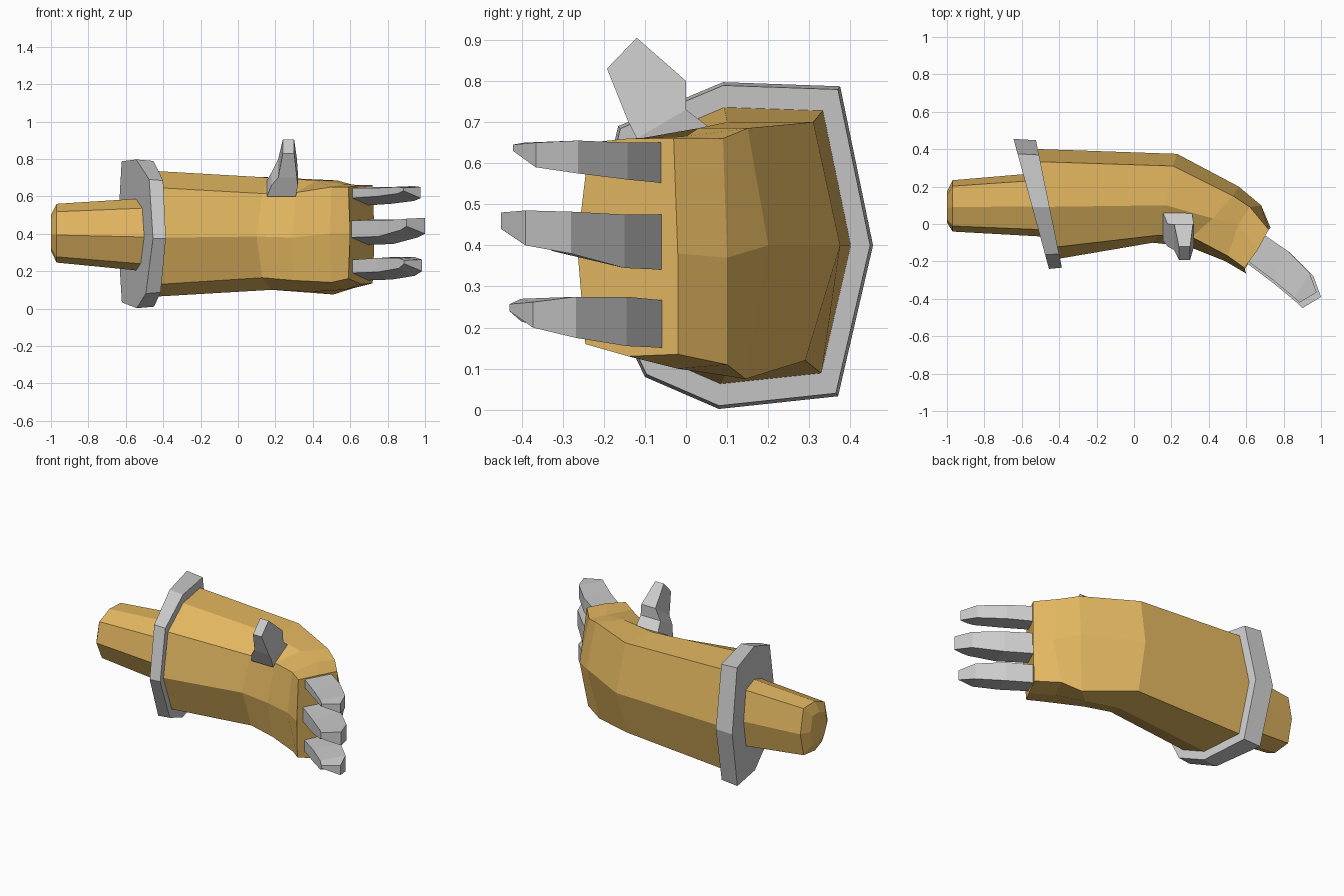
import bpy, bmesh

if "Cube" in bpy.data.objects:
    bpy.data.objects.remove(bpy.data.objects["Cube"])

orange = bpy.data.materials.new("orange_paint")
orange.diffuse_color = (0.78, 0.48, 0.12, 1)
orange.use_nodes = True
orange.node_tree.nodes["Principled BSDF"].inputs["Base Color"].default_value = orange.diffuse_color


def loft(name, rings, mat=None):
    """Skin a list of equal-length vertex rings and cap both ends."""
    bm = bmesh.new()
    vs = [[bm.verts.new(p) for p in r] for r in rings]
    n = len(rings[0])
    for a, b in zip(vs, vs[1:]):
        for i in range(n):
            j = (i + 1) % n
            bm.faces.new((a[i], a[j], b[j], b[i]))
    bm.faces.new(vs[0])
    bm.faces.new(vs[-1])
    bmesh.ops.recalc_face_normals(bm, faces=bm.faces)
    me = bpy.data.meshes.new(name)
    bm.to_mesh(me)
    bm.free()
    ob = bpy.data.objects.new(name, me)
    bpy.context.collection.objects.link(ob)
    if mat:
        me.materials.append(mat)
    return ob


# Shared eight-sided outline (y, z) of the wrist cuff
OUTLINE = [(.455, .4), (.375, .787), (.09, .797), (-.165, .69),
           (-.24, .375), (-.1, .08), (.08, .002), (.37, .033)]


def ring(scale, x0, slope, cy=.1, cz=.4):
    """Scaled outline on a plane whose x changes with y."""
    pts = [(cy + (y - cy) * scale, cz + (z - cz) * scale) for y, z in OUTLINE]
    return [(x0 + slope * y, y, z) for y, z in pts]


# Shaft behind the cuff
loft("wrist_shaft", [ring(.24, -1, 0, .085, .405), ring(.395, -.97, 0, .09, .405),
                     ring(.49, -.5, 0, .1, .39)], orange)

# Slanted cuff plate
loft("wrist_cuff", [ring(1, -.52, -.273), ring(.98, -.433, -.203)])

# Forearm and hand: back-mid, back-top, top, front-top, front-mid, front-low, bottom, back-low
loft("hand_body", [
    ring(.85, -.46, -.203),
    [(.23, .375, .4), (.21, .31, .70), (.17, .10, .70), (.13, -.06, .615),
     (.10, -.10, .385), (.13, -.05, .165), (.18, .10, .10), (.21, .29, .12)],
    [(.56, .20, .4), (.53, .15, .685), (.42, .03, .685), (.31, -.07, .62),
     (.29, -.12, .38), (.30, -.08, .15), (.40, .05, .09), (.51, .145, .075)],
    [(.68, .10, .37), (.62, .09, .66), (.56, 0, .665), (.50, -.17, .65),
     (.49, -.20, .4), (.50, -.16, .14), (.57, -.02, .10), (.62, .10, .11)],
    [(.73, -.02, .38), (.72, -.03, .66), (.66, -.14, .66), (.59, -.235, .65),
     (.60, -.265, .4), (.59, -.245, .16), (.66, -.14, .13), (.72, -.02, .135)],
], orange)

# Curled fingers: outer and inner edge in plan, with low/high z per joint
PLAN = [((.67, -.04), (.59, -.20)), ((.83, -.15), (.75, -.32)),
        ((.96, -.28), (.87, -.42)), ((1.0, -.39), (.90, -.45))]
FINGERS = {
    "finger_upper": (.93, [(.55, .65), (.56, .65), (.575, .655), (.59, .65)]),
    "finger_middle": (1, [(.34, .475), (.345, .475), (.38, .482), (.40, .485)]),
    "finger_lower": (.95, [(.15, .265), (.155, .275), (.175, .275), (.20, .262)]),
}
for name, (length, heights) in FINGERS.items():
    rings = []
    for (o, i), (lo, hi) in zip(PLAN, heights):
        (ox, oy), (ix, iy) = [(.67 + (x - .67) * length, -.04 + (y + .04) * length)
                              for x, y in (o, i)]
        rings.append([(ox, oy, hi), (ox, oy, lo), (ix, iy, lo + .04), (ix, iy, hi - .005)])
    loft(name, rings)

# Thumb: x range, then back and front edge (y, z) per joint
THUMB = [(.155, .31, (.06, .685), (-.09, .60)), (.18, .32, (.0, .73), (-.12, .66)),
         (.215, .315, (.0, .80), (-.14, .70)), (.24, .30, (-.12, .905), (-.192, .83))]
loft("thumb", [[(a, *b), (c, *b), (c, *f), (a, *f)] for a, c, b, f in THUMB])
